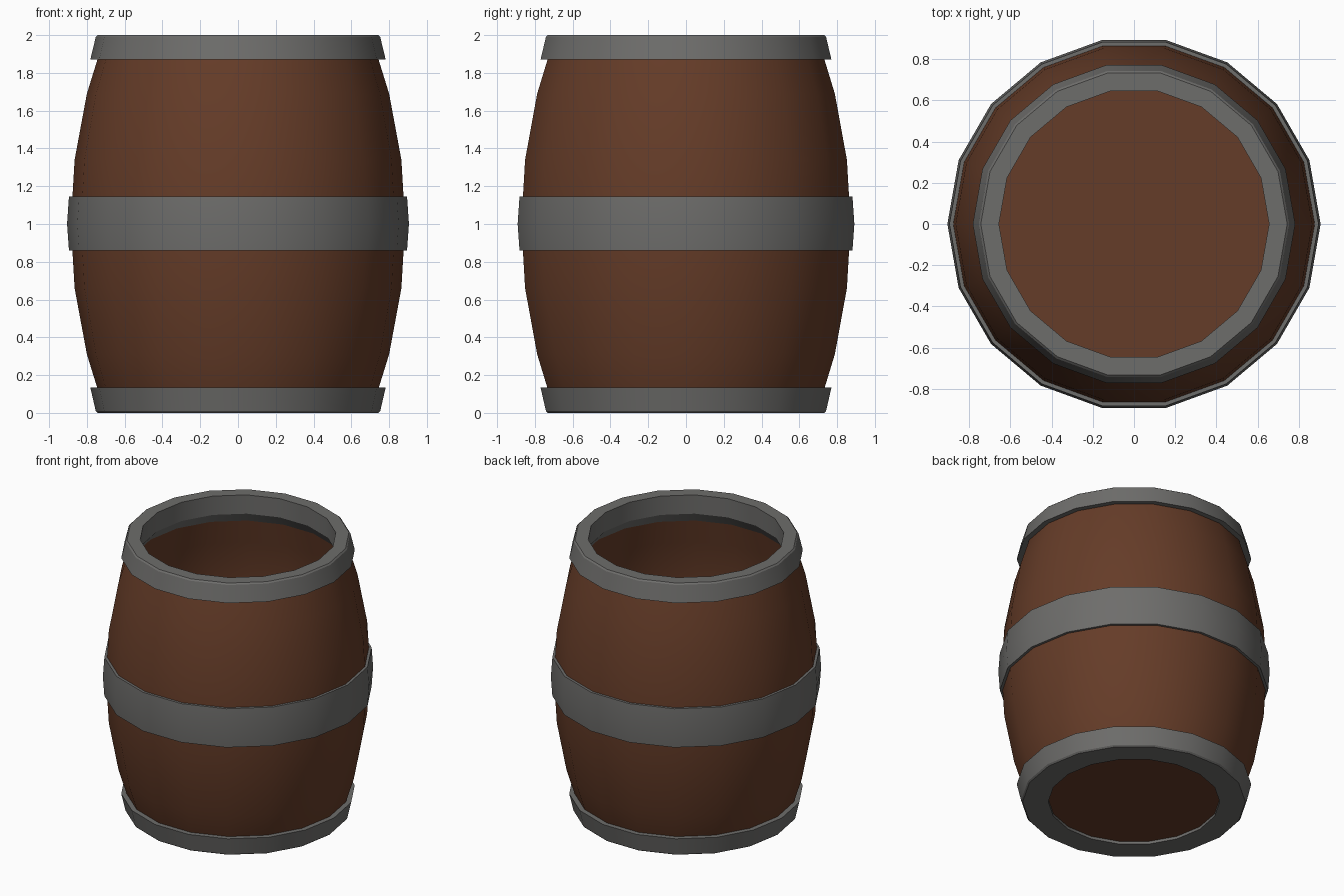
import bpy, bmesh, math

if "Cube" in bpy.data.objects:
    bpy.data.objects.remove(bpy.data.objects["Cube"])

SIDES = 18


def material(name, rgb):
    m = bpy.data.materials.new(name)
    m.diffuse_color = (*rgb, 1)
    m.use_nodes = True
    m.node_tree.nodes["Principled BSDF"].inputs["Base Color"].default_value = m.diffuse_color
    return m


WOOD = material("brown wood", (0.13, 0.045, 0.021))
IRON = material("grey iron", (0.155, 0.153, 0.147))


def lathe(name, profile, mat):
    """Spin a closed (radius, z) outline around z; radius 0 becomes a pole."""
    bm = bmesh.new()
    rings = []
    for r, z in profile:
        if r == 0:
            rings.append([bm.verts.new((0, 0, z))] * SIDES)
        else:
            rings.append([bm.verts.new((r * math.cos(2 * math.pi * i / SIDES),
                                        r * math.sin(2 * math.pi * i / SIDES), z))
                          for i in range(SIDES)])
    for a, b in zip(rings, rings[1:] + rings[:1]):
        for i in range(SIDES):
            j = (i + 1) % SIDES
            quad = list(dict.fromkeys((a[i], a[j], b[j], b[i])))
            if len(quad) > 2:
                bm.faces.new(quad)
    bmesh.ops.recalc_face_normals(bm, faces=bm.faces)
    me = bpy.data.meshes.new(name)
    bm.to_mesh(me)
    bm.free()
    me.materials.append(mat)
    ob = bpy.data.objects.new(name, me)
    bpy.context.collection.objects.link(ob)
    bpy.ops.object.select_all(action='DESELECT')
    ob.select_set(True)
    bpy.context.view_layer.objects.active = ob
    bpy.ops.object.shade_smooth_by_angle(angle=math.radians(30))
    return ob


# Hollow bulging staves with a floor
upper = [(0.885, 1.0), (0.865, 1.34), (0.80, 1.69), (0.735, 1.90)]
outer = [(r, 2 - z) for r, z in reversed(upper)] + upper[1:]
inner = [(0.71, 1.79), (0.77, 1.6), (0.80, 1.3), (0.81, 1.0), (0.80, 0.7),
         (0.77, 0.4), (0.69, 0.12)]
lathe("barrel_body", [(0, 0.02), (0.70, 0.02)] + outer + [(0.70, 1.90)] + inner
      + [(0, 0.12)], WOOD)

# Middle hoop
lathe("middle_hoop", [(0.87, 0.86), (0.895, 0.86), (0.905, 1.0), (0.895, 1.145),
                      (0.87, 1.145)], IRON)

# Top hoop wraps over the rim and lines the mouth
lathe("top_hoop", [(0.72, 1.87), (0.782, 1.87), (0.753, 1.99), (0.743, 2.0),
                   (0.655, 2.0), (0.658, 1.86), (0.715, 1.78)], IRON)

# Bottom hoop wraps under the base
lathe("bottom_hoop", [(0.72, 0.135), (0.782, 0.135), (0.753, 0.01), (0.743, 0.0),
                      (0.572, 0.0), (0.572, 0.03), (0.70, 0.03)], IRON)
